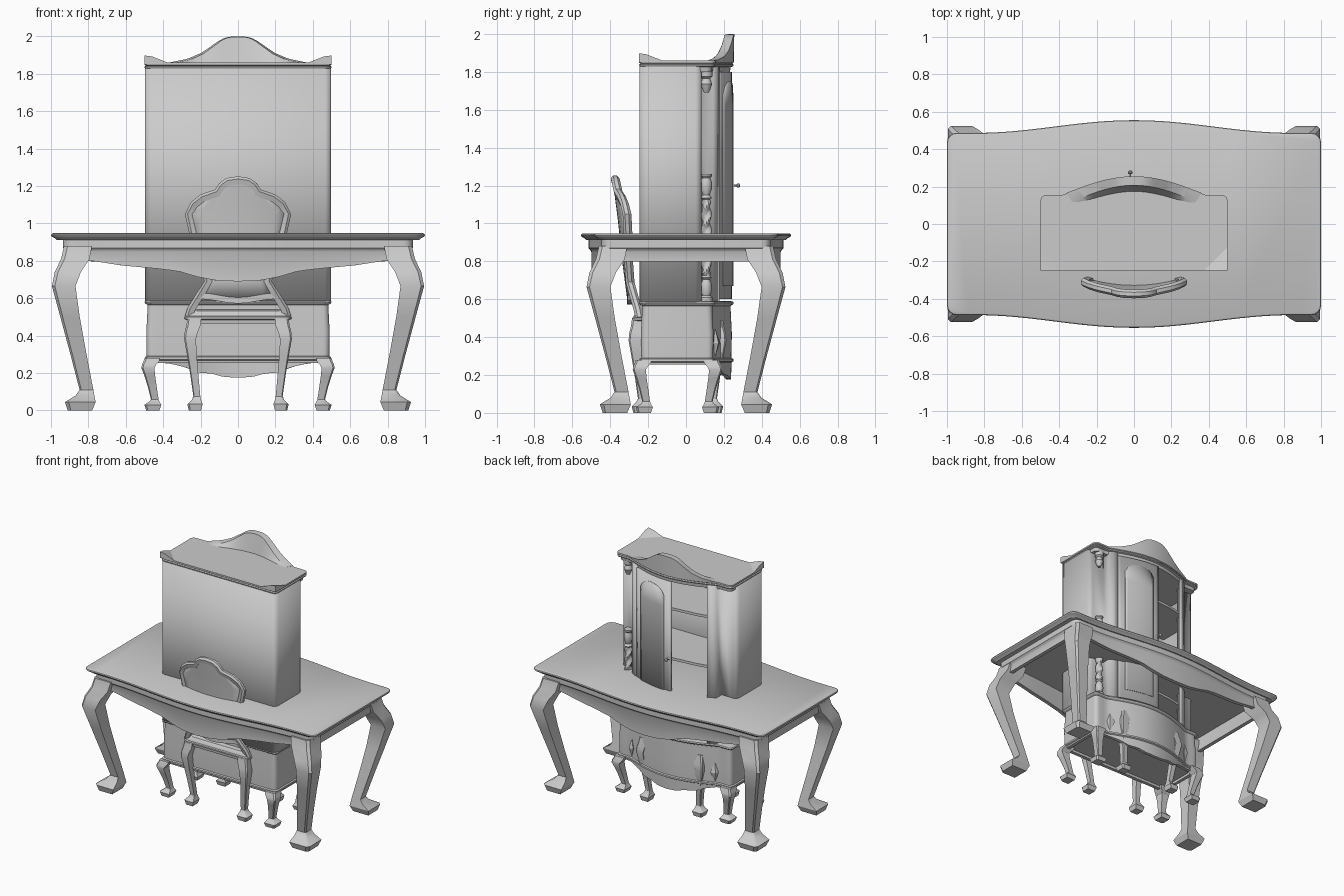
import bpy, bmesh, math
from mathutils import Vector
from math import sin, cos, pi

if "Cube" in bpy.data.objects:
    bpy.data.objects.remove(bpy.data.objects["Cube"])


def finish(name, bm):
    bmesh.ops.recalc_face_normals(bm, faces=bm.faces)
    me = bpy.data.meshes.new(name)
    bm.to_mesh(me)
    bm.free()
    ob = bpy.data.objects.new(name, me)
    bpy.context.collection.objects.link(ob)
    return ob


def loft(name, rings, cap0=True, cap1=True, closed=True):
    bm = bmesh.new()
    vs = [[bm.verts.new(p) for p in r] for r in rings]
    n = len(vs[0])
    for a, b in zip(vs, vs[1:]):
        for i in range(n if closed else n - 1):
            j = (i + 1) % n
            bm.faces.new((a[i], a[j], b[j], b[i]))
    if cap0 and closed:
        bm.faces.new(vs[0])
    if cap1 and closed:
        bm.faces.new(vs[-1])
    return finish(name, bm)


def thicken(ob, t):
    m = ob.modifiers.new("thickness", 'SOLIDIFY')
    m.thickness, m.offset = t, 0
    return ob


def interp(table, x):
    for (a, u), (b, v) in zip(table, table[1:]):
        if x <= b:
            return u + (v - u) * max(0, (x - a) / (b - a))
    return table[-1][1]


def outline(w, front, back, r, inset=0, n=40):
    """Rounded plan shape between two edge curves."""
    W, pts = w - inset - r, []
    xs = [W - 2 * W * i / n for i in range(n + 1)]
    f, b = front(W) - inset - r, back(W) + inset + r

    def arc(cx, cy, a0):
        return [(cx + r * cos(a0 + pi / 8 * k), cy + r * sin(a0 + pi / 8 * k)) for k in range(1, 4)]
    pts += [(x, front(x) - inset) for x in xs]
    pts += arc(-W, f, pi / 2) + [(-W - r, f), (-W - r, b)] + arc(-W, b, pi)
    pts += [(x, back(x) + inset) for x in reversed(xs)]
    pts += arc(W, b, 1.5 * pi) + [(W + r, b), (W + r, f)] + arc(W, f, 0)
    return pts


def at(pts, z):
    return [(x, y, z(x, y) if callable(z) else z) for x, y in pts]


# Cabriole leg: (outward offset, half width, height) stations
LEG = [(.035, .065, 0), (.033, .082, .045), (.008, .05, .08), (0, .037, .11), (.043, .043, .3),
       (.088, .052, .5), (.122, .063, .665), (.1, .07, .74), (.06, .076, .81), (.045, .075, .88)]


def legs(name, ax, ay, cy, ko, kh, H, p):
    for sx in (-1, 1):
        for sy in (-1, 1):
            rings = []
            for o, h, z in LEG:
                o, h, z = o * ko, h * kh, H * (z / .88) ** p
                rings.append([(sx * (ax + o + a * h), cy + sy * (ay + o + b * h), z)
                              for a, b in ((1, .75), (.75, 1), (-1, 1), (-1, -1), (1, -1))])
            loft(name, rings)


# ---------------- Table ----------------
def tf(x):
    return .487 + (.068 * cos(pi * x / 1.7) ** 2 if abs(x) < .85 else 0)


def tb(x):
    return -tf(x)


def table_ring(i, z, w=1.0):
    return at(outline(w, tf, tb, .05, i), z)


def apron_z(x, y):
    if abs(y) < .38:
        return .80
    return interp([(0, .69), (.12, .695), (.22, .715), (.32, .745), (.45, .76), (.62, .775), (.78, .80)], abs(x))


loft("table_top", [table_ring(i, z) for i, z in
     ((.012, .948), (.003, .944), (0, .937), (.004, .93), (.02, .922), (.03, .912))])
loft("table_apron", [table_ring(i, z, .975) for i, z in
     ((.04, .915), (.04, .87), (.05, .86), (.055, .85), (.055, apron_z), (.085, apron_z), (.085, .905))])
legs("table_leg", .81, .34, 0, 1, 1, .88, 1)


# ---------------- Cabinet ----------------
def cf(x):
    t = max(0, 1 - abs(x) / .38)
    return .155 + .097 * sin(pi / 2 * t)


def cb(x):
    return -.248


def cab_ring(i, z):
    return at(outline(.5, cf, cb, .03, i), z)


def skirt_z(x, y):
    if y < .1:
        return .255
    return interp([(0, .175), (.08, .18), (.14, .197), (.22, .203), (.28, .23), (.36, .25), (.42, .255)], abs(x))


loft("cabinet_base", [cab_ring(i, z) for i, z in
     ((.015, .59), (.004, .588), (0, .58), (.004, .572), (.016, .565), (.016, .54), (.01, .42), (.012, .29),
      (.002, .285), (.002, .272), (.012, .266), (.014, skirt_z), (.04, skirt_z), (.04, .275))])
legs("cabinet_leg", .445, .165, -.045, .3, .55, .28, .75)

# case walls, open at the front
half = [(.30, cf(.30) - .018), (.33, cf(.33) - .018), (.36, .14), (.36, .075), (.465, .075), (.484, .066),
        (.49, .05), (.49, -.21), (.484, -.23), (.465, -.238)]
path = half + [(-x, y) for x, y in reversed(half)]
thicken(loft("cabinet_case", [at(path, .585), at(path, 1.835)], closed=False), .016)
sh = [(.48, -.23), (.48, .07), (.35, .07), (.35, .13), (.2, .16), (.0, .18)]
shelf = sh + [(-x, y) for x, y in reversed(sh[:-1])]
for z in (.78, 1.17, 1.56):
    loft("cabinet_shelf", [at(shelf, z - .01), at(shelf, z + .01)])

# curved door, raised arched panel, knob
dx = [-.035 + .335 * i / 14 for i in range(15)]
dp = [(x, cf(x) - .02) for x in dx]
thicken(loft("cabinet_door", [at(dp, .6), at(dp, 1.8)], closed=False), .02)
px = [.02 + .23 * i / 12 for i in range(13)]
pp = [(x, cf(x) - .008) for x in px]


def arch(x, y):
    return 1.66 + .09 * max(0, 1 - ((x - .135) / .118) ** 2) ** .5


thicken(loft("door_panel", [at(pp, .67), at(pp, 1.6), at(pp, arch)], closed=False), .012)
loft("door_knob", [[(-.02 + r * cos(a * pi / 5), y, 1.2 + r * sin(a * pi / 5)) for a in range(10)]
     for r, y in ((.012, .24), (.005, .25), (.005, .266), (.012, .272), (.012, .28), (.005, .285))])


# twisted column and its capital
def turned(name, prof, cx, cy, twist=()):
    rings = []
    for z, r in prof:
        lob = .3 if twist and twist[0] <= z <= twist[1] else 0
        rings.append([(cx + r * (1 + lob * cos(2 * a - 75 * z)) * cos(a),
                       cy + r * (1 + lob * cos(2 * a - 75 * z)) * sin(a), z)
                      for a in (2 * pi * k / 16 for k in range(16))])
    loft(name, rings)


col = [(.588, .033), (.61, .033), (.62, .022), (.65, .031), (.685, .027), (.705, .018), (.715, .028), (.725, .02)]
col += [(.735 + .0125 * i, .023) for i in range(31)]
col += [(1.125, .02), (1.135, .03), (1.15, .018), (1.18, .029), (1.215, .03), (1.24, .022), (1.25, .03), (1.262, .03)]
turned("twisted_column", col, .425, .107, (.73, 1.115))
turned("column_capital", [(1.69, .012), (1.71, .022), (1.735, .031), (1.755, .024), (1.765, .02), (1.775, .032),
                          (1.81, .033)], .425, .107)

# cornice, crest and raised rear corners
loft("cabinet_cornice", [cab_ring(i, z) for i, z in
     ((.02, 1.80), (.016, 1.825), (.002, 1.83), (0, 1.838), (.008, 1.843), (0, 1.848), (0, 1.86))])
rings = []
for k in range(37):
    x = -.36 + .02 * k
    zt = interp([(0, 2.0), (.05, 1.998), (.09, 1.985), (.13, 1.957), (.2, 1.91), (.27, 1.88), (.36, 1.862)], abs(x))
    rings.append([(x, cf(x), 1.85), (x, cf(x) + .003, zt), (x * .92, cf(x) - .045, zt - .002),
                  (x * .88, cf(x) - .08, 1.85)])
loft("cabinet_crest", rings)
for s in (-1, 1):
    bm = bmesh.new()
    for x, y, z in ((.5, -.248, 1.898), (.5, -.21, 1.893), (.46, -.248, 1.893), (.5, -.12, 1.858),
                    (.37, -.248, 1.858), (.5, -.248, 1.85)):
        bm.verts.new((s * x, y, z))
    bmesh.ops.convex_hull(bm, input=bm.verts)
    finish("cornice_corner", bm)
    # diamond ornament on the base
    bm = bmesh.new()
    bmesh.ops.create_uvsphere(bm, u_segments=4, v_segments=2, radius=1)
    ob = finish("diamond_ornament", bm)
    ob.scale = (.036, .022, .072)
    ob.location = (s * .36, .155, .37)
    ob.rotation_euler = (0, 0, -s * .7)


# ---------------- Chair ----------------
def seat_ring(i, z):
    return at(outline(.285, lambda x: .17 + .03 * cos(pi * x / .6), lambda x: -.285, .04, i, 16), z)


loft("chair_seat", [seat_ring(i, z) for i, z in
     ((.05, .54), (.025, .533), (.01, .515), (.008, .505), (0, .5), (0, .49), (.012, .484), (.015, .465), (.04, .465))])
legs("chair_leg", .22, .19, -.045, .3, .5, .49, .9)


def back_y(x, z):
    return interp([(.5, -.285), (.8, -.325), (1.0, -.345), (1.25, -.378)], z) + .045 * (x / .28) ** 2


# padded back panel
prof = [(.6, .19), (.69, .155), (.8, .195), (.93, .235), (1.05, .255), (1.09, .225), (1.13, .19), (1.16, .11),
        (1.215, .06), (1.225, .03)]
thicken(loft("chair_back_panel", [[(w * u / 4, back_y(w * u / 4, z), z) for u in range(-4, 5)]
                                  for z, w in prof], closed=False), .024)

# back frame swept along the outline
side = [(.262, .5), (.25, .54), (.2, .62), (.158, .69), (.193, .8), (.235, .93), (.262, 1.05), (.235, 1.1),
        (.19, 1.135), (.11, 1.163), (.085, 1.2), (.055, 1.222), (0, 1.23)]
run = side + [(-x, z) for x, z in reversed(side[:-1])]
rings = []
for k, (x, z) in enumerate(run):
    a, b = run[max(k - 1, 0)], run[min(k + 1, len(run) - 1)]
    t = Vector((b[0] - a[0], b[1] - a[1])).normalized()
    nx, nz = t.y, -t.x
    rings.append([(x + nx * u, back_y(x, z) + v, z + nz * u) for u, v in
                  ((.022, -.01), (.022, .01), (.008, .024), (-.02, .016), (-.02, -.016), (.008, -.022))])
loft("chair_back_frame", rings)
rail = [(-.2 + .05 * i, .6 + .012 * cos(pi * i / 4)) for i in range(9)]
loft("chair_back_rail", [[(x, back_y(x, z) + v, z + u) for u, v in ((.016, .016), (.016, -.016), (-.016, -.016), (-.016, .016))]
                         for x, z in rail])

# smooth shading with crisp edges
for ob in bpy.data.objects:
    ob.select_set(ob.type == 'MESH')
    bpy.context.view_layer.objects.active = ob
bpy.ops.object.shade_smooth_by_angle(angle=math.radians(30))
